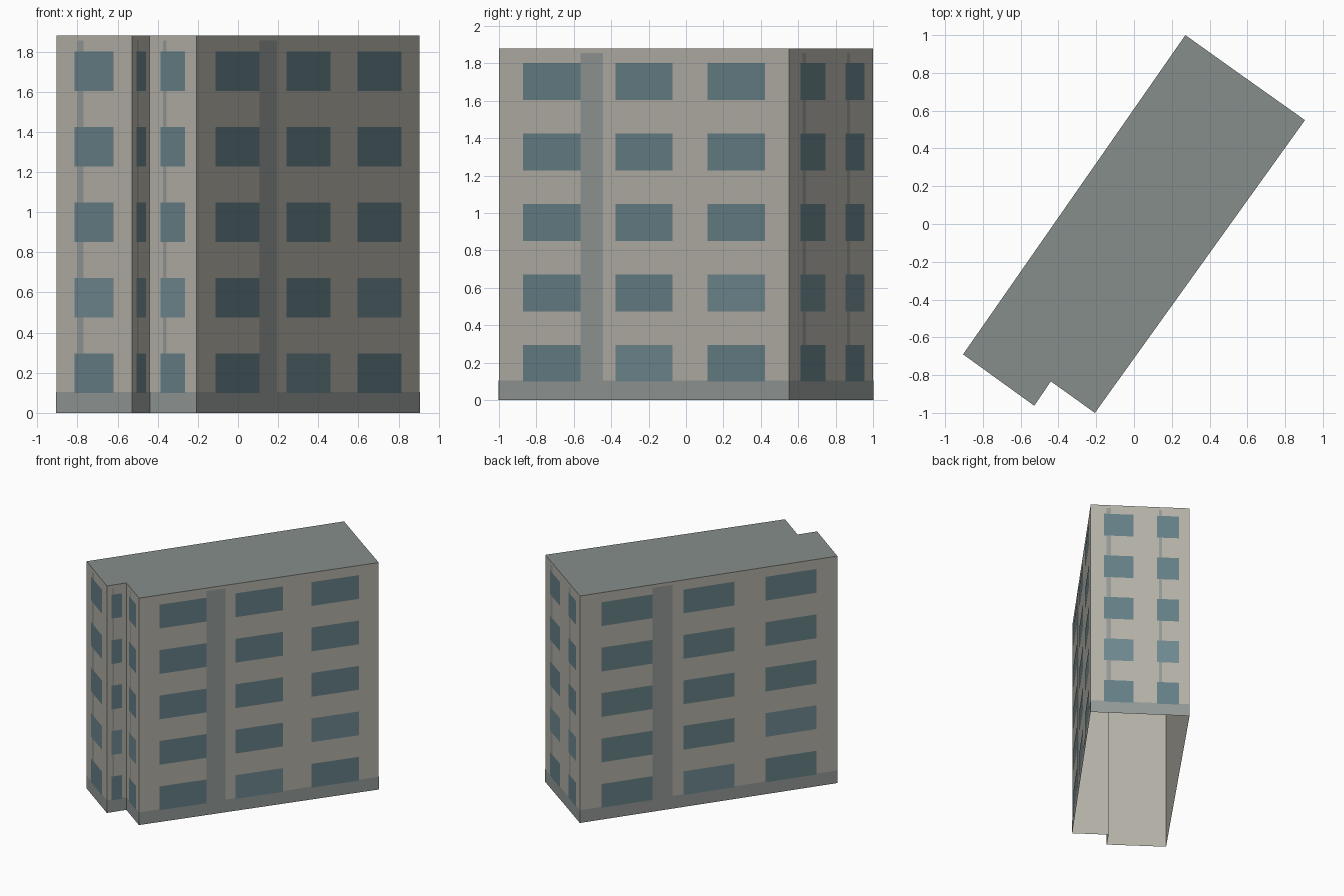
import bpy
from mathutils import Vector

if "Cube" in bpy.data.objects:
    bpy.data.objects.remove(bpy.data.objects["Cube"])

H = 1.88
FLOORS = 5
# Footprint, counter-clockwise; the last point splits the far end into two bays
foot = [(-0.905, -0.69), (-0.528, -0.962), (-0.44, -0.833), (-0.207, -1.0),
        (0.905, 0.55), (0.545, 0.805), (0.272, 1.0)]


def material(name, rgb):
    m = bpy.data.materials.new(name)
    m.diffuse_color = (*rgb, 1)
    m.use_nodes = True
    m.node_tree.nodes["Principled BSDF"].inputs["Base Color"].default_value = m.diffuse_color
    return m


wall_mat = material("wall", (0.46, 0.44, 0.39))
roof_mat = material("roof", (0.24, 0.27, 0.26))
trim_mat = material("trim", (0.29, 0.32, 0.31))
glass_mat = material("glass", (0.13, 0.215, 0.24))
pale_mat = material("pale_glass", (0.16, 0.25, 0.28))


def mesh_object(name, verts, faces, mat):
    me = bpy.data.meshes.new(name)
    me.from_pydata(verts, [], faces)
    me.materials.append(mat)
    ob = bpy.data.objects.new(name, me)
    bpy.context.collection.objects.link(ob)
    return ob


def panels(name, rects, mat):
    """Flat panels on walls: (wall, start fraction, end fraction, z0, z1, offset)."""
    verts, faces = [], []
    for w, f0, f1, z0, z1, off in rects:
        a = Vector((*foot[w], 0))
        b = Vector((*foot[(w + 1) % len(foot)], 0))
        d = b - a
        n = Vector((d.y, -d.x, 0)).normalized() * off
        k = len(verts)
        for f, z in ((f0, z0), (f1, z0), (f1, z1), (f0, z1)):
            verts.append(a + d * f + n + Vector((0, 0, z)))
        faces.append((k, k + 1, k + 2, k + 3))
    return mesh_object(name, verts, faces, mat)


# Shell of the building, open underneath, with a flat roof
walls = range(len(foot))
panels("walls", [(w, 0, 1, 0, H, 0) for w in walls], wall_mat)
mesh_object("roof", [(x, y, H) for x, y in foot], [tuple(walls)], roof_mat)

# Base band and vertical strips
panels("base_band", [(w, 0, 1, 0, 0.105, 0.0015) for w in walls], trim_mat)
panels("vertical_strips", [(w, 0.282, 0.36, 0, 1.855, 0.001) for w in walls], trim_mat)

# Windows: three per floor on the long walls, one on every short bay
dark, pale = [], []
for w in walls:
    long_wall = w in (3, 6)
    spans = [(0.084 + 0.318 * i, 0.282 + 0.318 * i) for i in range(3)] if long_wall else [(0.24, 0.76)]
    for floor in range(FLOORS):
        z = 0.098 + 0.3765 * floor
        for i, (f0, f1) in enumerate(spans):
            lit = (floor, i) in ((0, 1), (1, 2)) if long_wall else floor == 1
            (pale if lit else dark).append((w, f0, f1, z, z + 0.197, 0.002))
panels("windows", dark, glass_mat)
panels("pale_windows", pale, pale_mat)
